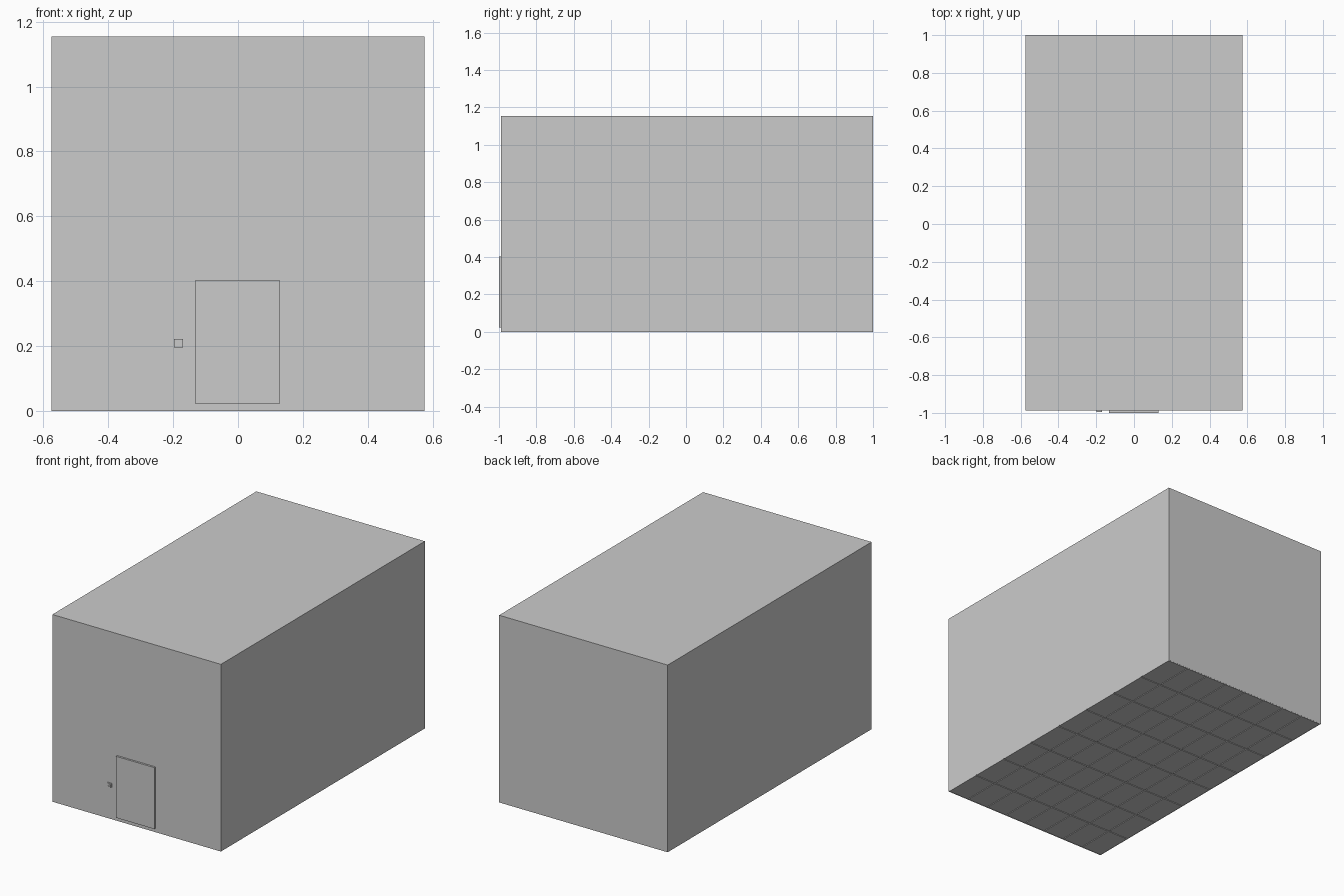
import bpy, bmesh
from mathutils import Matrix, Vector

if "Cube" in bpy.data.objects:
    bpy.data.objects.remove(bpy.data.objects["Cube"])

W, Y0, Y1, H = 0.575, -0.988, 1.0, 1.155   # half width, front, back, height


def add_box(bm, lo, hi):
    lo, hi = Vector(lo), Vector(hi)
    m = Matrix.Translation((lo + hi) / 2) @ Matrix.Diagonal((*(hi - lo), 1))
    return bmesh.ops.create_cube(bm, size=1, matrix=m)["verts"]


def make(name, bm):
    mesh = bpy.data.meshes.new(name)
    bm.to_mesh(mesh)
    bm.free()
    obj = bpy.data.objects.new(name, mesh)
    bpy.context.collection.objects.link(obj)
    return obj


# walls and flat roof, open underneath
bm = bmesh.new()
add_box(bm, (-W, Y0, 0), (W, Y1, H))
bottom = [f for f in bm.faces if f.normal.z < -0.5 or f.calc_center_median().z < 0.001]
bmesh.ops.delete(bm, geom=bottom, context='FACES_ONLY')
make("walls_and_roof", bm)

# floor: 8 x 8 thin tiles with narrow gaps
bm = bmesh.new()
N = 8
tx, ty = 2 * W / N, (Y1 - Y0) / N
gx, gy = 0.003, 0.006
for i in range(N):
    for j in range(N):
        x, y = -W + i * tx, Y0 + j * ty
        add_box(bm, (x + gx, y + gy, 0), (x + tx - gx, y + ty - gy, 0.004))
make("floor_tiles", bm)

# slab the tiles sit under
bm = bmesh.new()
bmesh.ops.create_grid(bm, x_segments=1, y_segments=1, size=1,
                      matrix=Matrix.Translation((0, (Y0 + Y1) / 2, 0.004))
                      @ Matrix.Diagonal((W, (Y1 - Y0) / 2, 1, 1)))
bmesh.ops.reverse_faces(bm, faces=bm.faces)
make("floor_slab", bm)

# door panel standing proud of the front wall
bm = bmesh.new()
add_box(bm, (-0.132, -1.0, 0.024), (0.13, Y0, 0.403))
make("door", bm)

# small control panel with raised bars beside the door
bm = bmesh.new()
add_box(bm, (-0.198, -0.994, 0.196), (-0.169, Y0, 0.222))
for k in range(3):
    z = 0.199 + k * 0.008
    add_box(bm, (-0.195, -0.996, z), (-0.172, -0.994, z + 0.005))
make("control_panel", bm)
